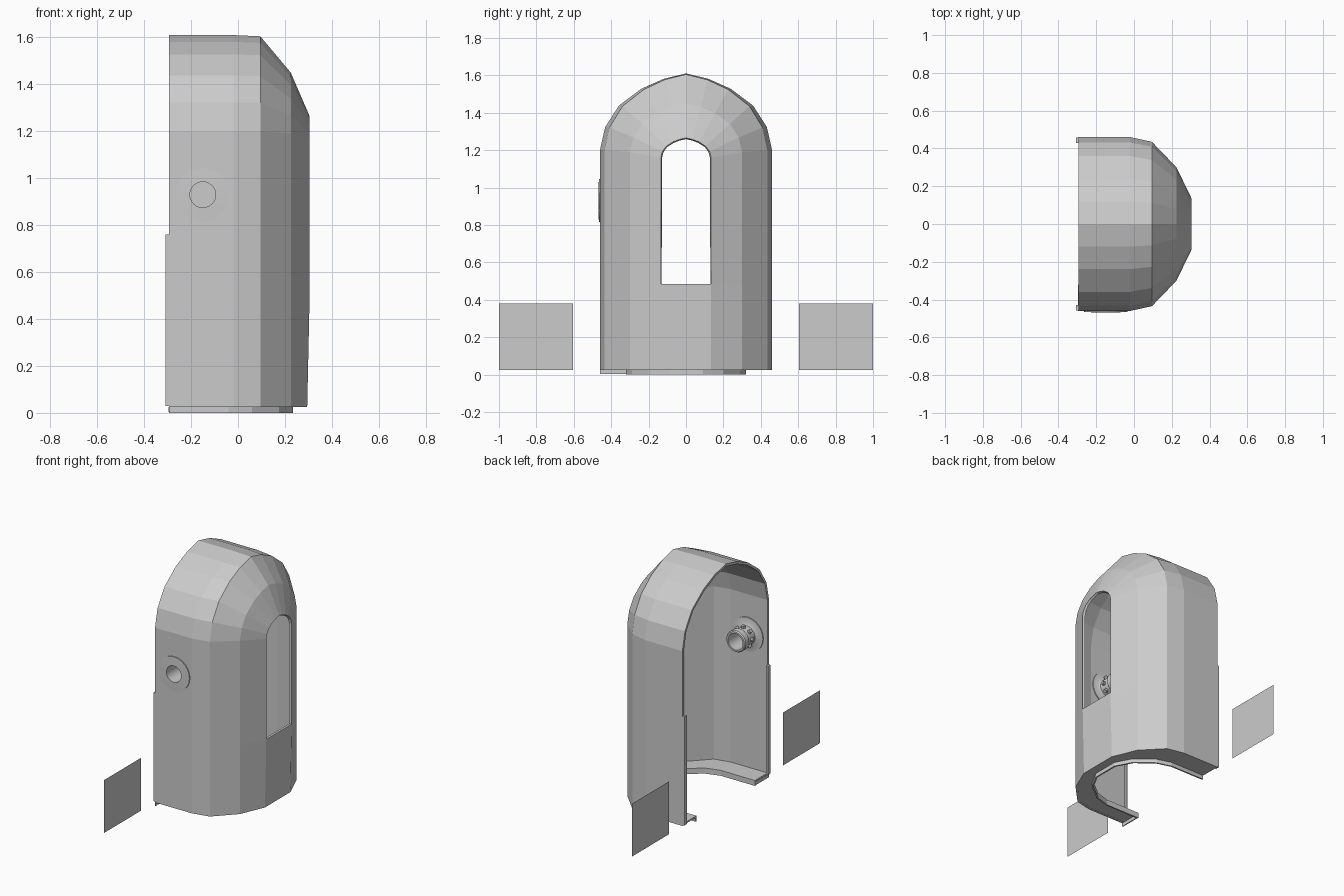
import bpy, bmesh
from math import sin, cos, pi, radians
from mathutils import Vector, Matrix

if "Cube" in bpy.data.objects:
    bpy.data.objects.remove(bpy.data.objects["Cube"])


def make(name, verts, faces, thickness=0.0, outward=None):
    """Mesh object; outward(center) gives the side the normals must face."""
    me = bpy.data.meshes.new(name)
    bm = bmesh.new()
    vs = [bm.verts.new(v) for v in verts]
    for f in faces:
        bm.faces.new([vs[i] for i in f])
    bmesh.ops.recalc_face_normals(bm, faces=bm.faces)
    if outward:
        bm.normal_update()
        score = sum(f.normal.dot(outward(f.calc_center_median())) for f in bm.faces)
        if score < 0:
            bmesh.ops.reverse_faces(bm, faces=bm.faces)
    bm.to_mesh(me)
    bm.free()
    ob = bpy.data.objects.new(name, me)
    bpy.context.collection.objects.link(ob)
    if thickness:
        mod = ob.modifiers.new("thickness", 'SOLIDIFY')
        mod.thickness = thickness
        mod.offset = -1
        mod.use_even_offset = True
    return ob


def box(name, lo, hi):
    verts = [(x, y, z) for x in (lo[0], hi[0]) for y in (lo[1], hi[1]) for z in (lo[2], hi[2])]
    faces = [(0, 1, 3, 2), (4, 6, 7, 5), (0, 4, 5, 1), (2, 3, 7, 6), (0, 2, 6, 4), (1, 5, 7, 3)]
    return make(name, verts, faces)


def grid_faces(rows, cols, wrap=False):
    out = []
    for r in range(rows if wrap else rows - 1):
        for c in range(cols - 1):
            a, b = r * cols, ((r + 1) % rows) * cols
            out.append((a + c, a + c + 1, b + c + 1, b + c))
    return out


# Booth shell: arched sections (x, half width, spring height, top) from open side to window
stations = [(-.295, .46, 1.20, 1.61), (-.02, .46, 1.20, 1.61), (.095, .435, 1.20, 1.605),
            (.225, .30, 1.19, 1.45), (.305, .135, 1.16, 1.265)]
arch = [(.94, .30), (.78, .58), (.52, .80), (.26, .93)]
verts = []
for x, w, spring, top in stations:
    side = [(w, .025), (w, .485), (w, spring)]
    side += [(w * a, spring + (top - spring) * b) for a, b in arch]
    outline = [(-y, z) for y, z in side] + [(0, top)] + side[::-1]
    for y, z in outline:
        dx = -.01 if x > .3 and z < .1 else 0
        verts.append((x + dx, y, z))
n = len(outline)
faces = grid_faces(len(stations), n)
last = (len(stations) - 1) * n
faces.append((last, last + 1, last + n - 2, last + n - 1))   # panel below the window
shell = make("booth_shell", verts, faces, .016,
             lambda c: c - Vector((-.3, 0, min(c.z, 1.0))))

# Porthole opening through the front wall
px, pz = -.15, .93
bm = bmesh.new()
bmesh.ops.create_cone(bm, cap_ends=True, segments=24, radius1=.06, radius2=.06, depth=.12,
                      matrix=Matrix.Translation((px, -.46, pz)) @ Matrix.Rotation(pi / 2, 4, 'X'))
cut_mesh = bpy.data.meshes.new("porthole_cutter")
bm.to_mesh(cut_mesh)
bm.free()
cutter = bpy.data.objects.new("porthole_cutter", cut_mesh)
bpy.context.collection.objects.link(cutter)
cutter.hide_render = True
mod = shell.modifiers.new("porthole", 'BOOLEAN')
mod.operation = 'DIFFERENCE'
mod.solver = 'EXACT'
mod.object = cutter
bpy.context.view_layer.update()
cut = bpy.data.meshes.new_from_object(shell.evaluated_get(bpy.context.evaluated_depsgraph_get()))
shell.modifiers.clear()
shell.data = cut
bpy.data.objects.remove(cutter)

# Porthole flange and tube, turned around the y axis
prof = [(.055, -.468), (.115, -.466), (.115, -.438), (.070, -.436), (.062, -.43),
        (.062, -.36), (.072, -.355), (.072, -.318), (.066, -.31), (.055, -.31), (.055, -.468)]
seg = 24
verts = []
for i in range(seg):
    a = 2 * pi * i / seg
    verts += [(px + r * cos(a), y, pz + r * sin(a)) for r, y in prof[:-1]]
m = len(prof) - 1
faces = []
for i in range(seg):
    for j in range(m):
        a, b, k = i * m, (i + 1) % seg * m, (j + 1) % m
        faces.append((a + j, a + k, b + k, b + j))
tube = make("porthole_tube", verts, faces)
bpy.ops.object.select_all(action='DESELECT')
tube.select_set(True)
bpy.context.view_layer.objects.active = tube
bpy.ops.object.shade_smooth_by_angle(angle=radians(35))

# Bolts around the tube
bm = bmesh.new()
for i in range(8):
    mat = (Matrix.Translation((px, -.395, pz)) @ Matrix.Rotation(2 * pi * i / 8, 4, 'Y')
           @ Matrix.Translation((0, 0, .067)))
    bmesh.ops.create_cone(bm, cap_ends=True, segments=8, radius1=.014, radius2=.012,
                          depth=.022, matrix=mat)
bolt_mesh = bpy.data.meshes.new("porthole_bolts")
bm.to_mesh(bolt_mesh)
bm.free()
bpy.context.collection.objects.link(bpy.data.objects.new("porthole_bolts", bolt_mesh))

# Base flange: ledge running inward from the walls, with a lip down to the ground
outer = [(-.295, .46), (-.02, .46), (.095, .435), (.225, .30), (.295, .135)]
inner = [(-.295, .32), (-.04, .32), (.06, .29), (.175, .20), (.235, .09)]


def mirror(path):
    return [(x, -y) for x, y in path] + path[::-1]


verts = []
for (ox, oy), (ix, iy) in zip(mirror(outer), mirror(inner)):
    verts += [(ox, oy, .026), (ix, iy, .026), (ix, iy, 0)]
make("base_flange", verts, grid_faces(len(outer) * 2, 3), .01, lambda c: Vector((0, 0, -1)))

# End cap of the flange on the porthole side
box("flange_end", (-.297, -.46, .003), (-.29, -.32, .026))

# Edge strips along the open side, and the side panels
for s, label in ((-1, "front"), (1, "back")):
    ys = sorted((s * .43, s * .458))
    box(label + "_edge_strip", (-.308, ys[0], .03), (-.294, ys[1], .76))
    make(label + "_side_panel", [(-.297, s * .605, .025), (-.297, s, .025),
                                 (-.297, s, .38), (-.297, s * .605, .38)], [(0, 1, 2, 3)])
